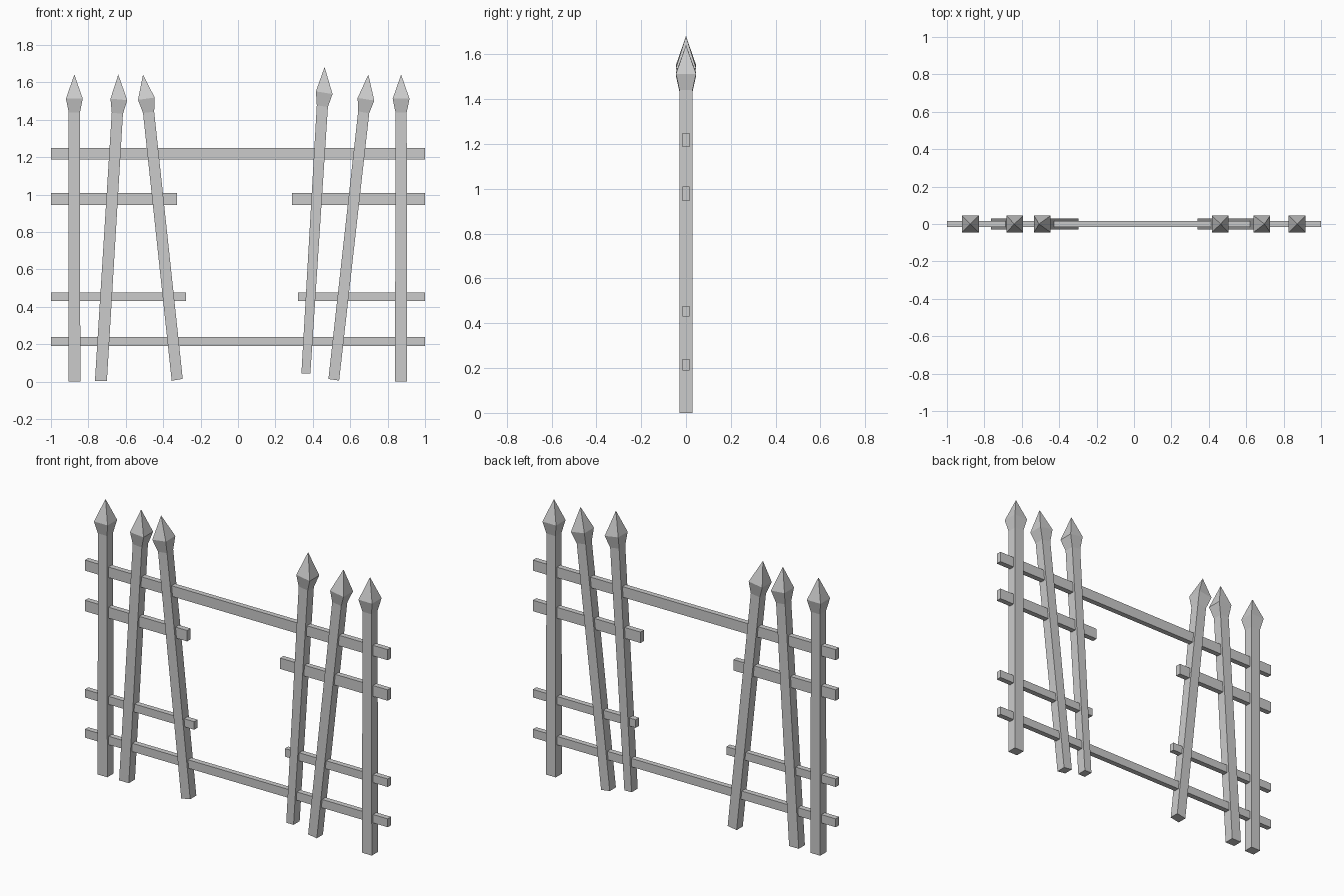
import bpy, bmesh
from math import cos, sin, radians

if "Cube" in bpy.data.objects:
    bpy.data.objects.remove(bpy.data.objects["Cube"])


def finish(bm, name):
    bmesh.ops.recalc_face_normals(bm, faces=bm.faces)
    mesh = bpy.data.meshes.new(name)
    bm.to_mesh(mesh)
    bm.free()
    obj = bpy.data.objects.new(name, mesh)
    bpy.context.collection.objects.link(obj)
    return obj


def rail(name, x0, x1, z0, z1, depth=0.032):
    bm = bmesh.new()
    bmesh.ops.create_cube(bm, size=1)
    for v in bm.verts:
        v.co.x = x0 + (v.co.x + 0.5) * (x1 - x0)
        v.co.y *= depth
        v.co.z = z0 + (v.co.z + 0.5) * (z1 - z0)
    return finish(bm, name)


def picket(name, base, neck, head, tip, tilt=(0, 0, 0), base_half=0.032):
    """Square post lofted through three tilted rings to a pointed tip; points are (x, z)."""
    bm = bmesh.new()
    rings = []
    for (x, z), hx, hy, a in zip((base, neck, head), (base_half, 0.03, 0.045),
                                 (0.029, 0.029, 0.045), tilt):
        c, s = cos(radians(a)) * hx, sin(radians(a)) * hx
        rings.append([bm.verts.new((x + i * c, j * hy, z - i * s))
                      for i, j in ((-1, -1), (1, -1), (1, 1), (-1, 1))])
    point = bm.verts.new((tip[0], 0, tip[1]))
    bm.faces.new(rings[0])
    for k in range(4):
        n = (k + 1) % 4
        for lo, hi in zip(rings, rings[1:]):
            bm.faces.new((lo[k], lo[n], hi[n], hi[k]))
        bm.faces.new((rings[2][k], rings[2][n], point))
    return finish(bm, name)


# Straight end posts
for side, x in (("left", -0.875), ("right", 0.872)):
    picket("end_post_" + side, (x, 0), (x, 1.44), (x, 1.513), (x, 1.642), base_half=0.032)

# Crooked pickets
picket("leaning_picket_1", (-0.733, 0.003), (-0.645, 1.435), (-0.637, 1.509), (-0.64, 1.642), (0, 6, 5))
picket("leaning_picket_2", (-0.325, 0.01), (-0.478, 1.44), (-0.49, 1.513), (-0.508, 1.642), (-10, -7, -8), 0.03)
picket("leaning_picket_3", (0.363, 0.045), (0.451, 1.473), (0.461, 1.545), (0.463, 1.682), (0, 8, 9), 0.024)
picket("leaning_picket_4", (0.512, 0.01), (0.672, 1.44), (0.684, 1.51), (0.697, 1.642), (8, 10, 9), 0.029)

# Full rails
rail("top_rail", -1, 1, 1.187, 1.25)
rail("bottom_rail", -1, 1, 0.19, 0.24)

# Broken rails
rail("upper_broken_rail_left", -1, -0.325, 0.945, 1.01)
rail("upper_broken_rail_right", 0.289, 1, 0.945, 1.01)
rail("lower_broken_rail_left", -1, -0.278, 0.43, 0.478)
rail("lower_broken_rail_right", 0.321, 1, 0.43, 0.478)
